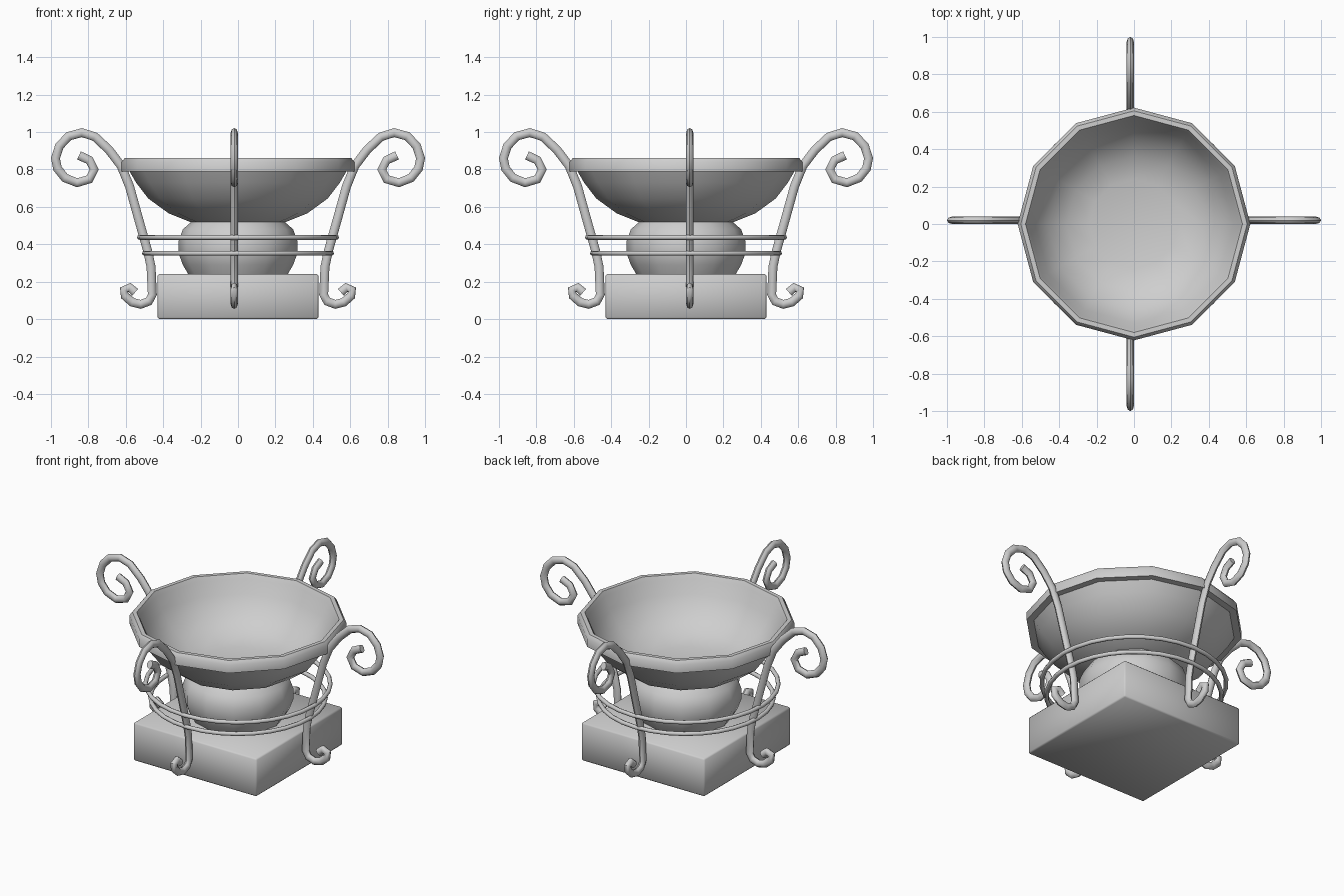
import bpy, bmesh
from math import pi, cos, sin, radians
from mathutils import Vector, Matrix

default = bpy.data.objects.get("Cube")
if default:
    bpy.data.objects.remove(default)

stone = bpy.data.materials.new("light_gray")
stone.use_nodes = True
GRAY = (0.62, 0.62, 0.62, 1)
stone.diffuse_color = GRAY
stone.node_tree.nodes["Principled BSDF"].inputs["Base Color"].default_value = GRAY


def finish(name, bm, angle):
    """Turn a bmesh into a smooth-shaded object."""
    bmesh.ops.recalc_face_normals(bm, faces=bm.faces)
    mesh = bpy.data.meshes.new(name)
    bm.to_mesh(mesh)
    bm.free()
    mesh.materials.append(stone)
    obj = bpy.data.objects.new(name, mesh)
    bpy.context.collection.objects.link(obj)
    bpy.ops.object.select_all(action="DESELECT")
    obj.select_set(True)
    bpy.context.view_layer.objects.active = obj
    bpy.ops.object.shade_smooth_by_angle(angle=radians(angle))
    return obj


def bridge(bm, a, b):
    n = len(a)
    for i in range(n):
        bm.faces.new((a[i], a[(i + 1) % n], b[(i + 1) % n], b[i]))


def lathe(name, profile, sides, angle, closed=False):
    """Revolve (radius, height) points; ends are capped unless closed."""
    bm = bmesh.new()
    rings = [[bm.verts.new((r * cos(2 * pi * i / sides), r * sin(2 * pi * i / sides), z))
              for i in range(sides)] for r, z in profile]
    for a, b in zip(rings, rings[1:]):
        bridge(bm, a, b)
    if closed:
        bridge(bm, rings[-1], rings[0])
    else:
        bm.faces.new(rings[0])
        bm.faces.new(rings[-1])
    return finish(name, bm, angle)


def scroll_bar(name, path, turn, offset, width=0.019, depth=0.024, sides=8):
    """Sweep an oval section along a flat (outward, height) path."""
    bm = bmesh.new()
    pts = [Vector((x, 0, z)) for x, z in path]
    side = Vector((0, 1, 0))
    rings = []
    for i, p in enumerate(pts):
        along = (pts[min(i + 1, len(pts) - 1)] - pts[max(i - 1, 0)]).normalized()
        normal = side.cross(along)
        rings.append([bm.verts.new(p + normal * depth * cos(2 * pi * k / sides)
                                   + side * (offset + width * sin(2 * pi * k / sides)))
                      for k in range(sides)])
    for a, b in zip(rings, rings[1:]):
        bridge(bm, a, b)
    bm.faces.new(rings[0])
    bm.faces.new(rings[-1])
    bm.transform(Matrix.Rotation(turn, 4, "Z"))
    return finish(name, bm, 50)


# Square plinth with softened edges
bm = bmesh.new()
bmesh.ops.create_cube(bm, size=1)
bm.transform(Matrix.Translation((0, 0, 0.12)) @ Matrix.Diagonal((0.86, 0.86, 0.24, 1)))
bmesh.ops.bevel(bm, geom=bm.edges[:], offset=0.009, segments=1, affect="EDGES")
finish("plinth", bm, 50)

# Rounded pedestal
lathe("pedestal", [(0.26, 0.23), (0.295, 0.29), (0.317, 0.35), (0.317, 0.42),
                   (0.295, 0.48), (0.255, 0.515), (0.24, 0.535)], 12, 50)

# Twelve-sided bowl with a thick rim: outside first, then the hollow
lathe("bowl", [(0.23, 0.51), (0.27, 0.525), (0.37, 0.565), (0.48, 0.645), (0.545, 0.73),
               (0.58, 0.79), (0.622, 0.79), (0.622, 0.84), (0.605, 0.862), (0.58, 0.862),
               (0.565, 0.835), (0.53, 0.755), (0.46, 0.66), (0.36, 0.59), (0.24, 0.555)],
      12, 50)

# Two thin hoops around the pedestal
for name, radius, height in (("upper_hoop", 0.527, 0.437), ("lower_hoop", 0.5, 0.352)):
    tube = [(radius + 0.013 * cos(k * pi / 4), height + 0.013 * sin(k * pi / 4))
            for k in range(8)]
    lathe(name, tube, 32, 60, closed=True)

# Four scrolled supports: upper curl, leg, then foot curl
path = [(0.85, 0.875), (0.795, 0.85), (0.768, 0.8), (0.795, 0.748), (0.86, 0.729),
        (0.925, 0.755), (0.965, 0.805), (0.976, 0.86), (0.955, 0.925), (0.905, 0.978),
        (0.835, 0.997), (0.765, 0.975), (0.69, 0.905), (0.625, 0.82), (0.58, 0.71),
        (0.53, 0.53), (0.482, 0.36), (0.465, 0.28), (0.458, 0.13), (0.477, 0.095),
        (0.52, 0.079), (0.565, 0.09), (0.605, 0.125), (0.61, 0.157), (0.58, 0.17),
        (0.55, 0.143)]
for k, (place, shift) in enumerate((("left", 0.02), ("back", 0.02),
                                    ("right", -0.02), ("front", -0.02))):
    scroll_bar(place + "_support", path, k * pi / 2, shift)
